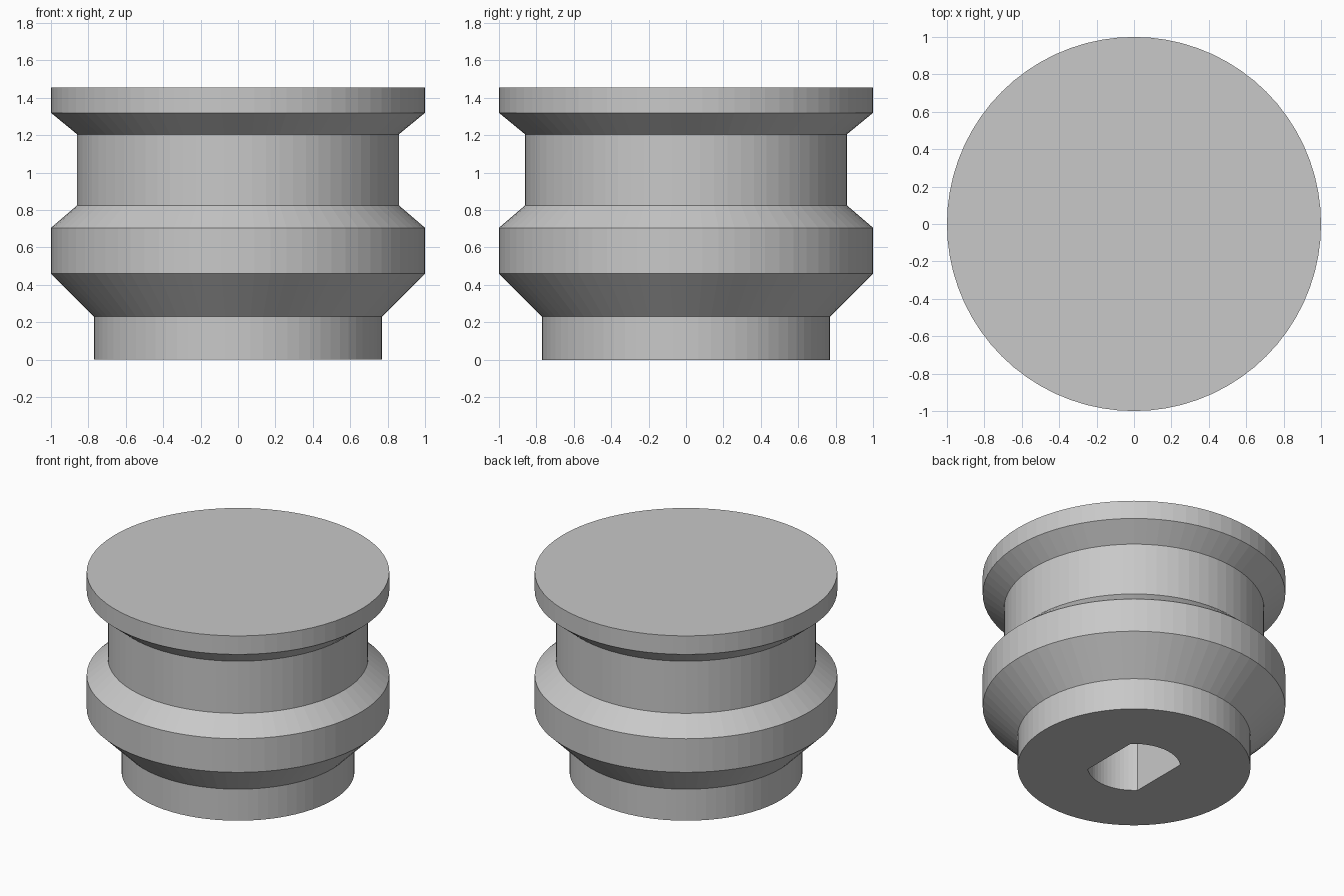
import bpy
import bmesh
from math import cos, sin, pi, acos

if "Cube" in bpy.data.objects:
    bpy.data.objects.remove(bpy.data.objects["Cube"], do_unlink=True)

SIDES = 72

# Plain grey material
grey = bpy.data.materials.new("plain grey")
grey.use_nodes = True
colour = (0.58, 0.58, 0.58, 1)
grey.diffuse_color = colour
grey.node_tree.nodes["Principled BSDF"].inputs["Base Color"].default_value = colour


def loft(name, rings):
    """Solid skinned through equal-length rings of points, capped at both ends."""
    bm = bmesh.new()
    loops = [[bm.verts.new(p) for p in ring] for ring in rings]
    n = len(loops[0])
    for low, high in zip(loops, loops[1:]):
        for i in range(n):
            j = (i + 1) % n
            bm.faces.new((low[i], low[j], high[j], high[i]))
    bm.faces.new(loops[0][::-1])
    bm.faces.new(loops[-1])
    bmesh.ops.recalc_face_normals(bm, faces=bm.faces)
    mesh = bpy.data.meshes.new(name)
    bm.to_mesh(mesh)
    bm.free()
    mesh.materials.append(grey)
    obj = bpy.data.objects.new(name, mesh)
    bpy.context.collection.objects.link(obj)
    return obj


# Turned body: foot, lower collar, neck and top flange
profile = [(0.77, 0), (0.77, 0.23), (1, 0.46), (1, 0.705),
           (0.86, 0.825), (0.86, 1.205), (1, 1.32), (1, 1.455)]
body = loft("knob_body", [
    [(r * cos(2 * pi * i / SIDES), r * sin(2 * pi * i / SIDES), z) for i in range(SIDES)]
    for r, z in profile])

# Shaft socket underneath: a round bore with two flats facing left and right
BORE, FLAT, DEPTH, STEPS = 0.307, 0.215, 0.9, 16
start = acos(FLAT / BORE)
angles = [start + (pi - 2 * start) * i / STEPS for i in range(STEPS + 1)]
outline = [(BORE * cos(a + turn), BORE * sin(a + turn)) for turn in (0, pi) for a in angles]
cutter = loft("socket_cutter", [[(x, y, z) for x, y in outline] for z in (-0.1, DEPTH)])
cutter.hide_render = True

# Cut the socket and bake the result
cut = body.modifiers.new("socket", 'BOOLEAN')
cut.operation = 'DIFFERENCE'
cut.solver = 'EXACT'
cut.object = cutter
bpy.context.view_layer.update()
result = bpy.data.meshes.new_from_object(
    body.evaluated_get(bpy.context.evaluated_depsgraph_get()))
body.modifiers.clear()
body.data = result
bpy.data.objects.remove(cutter, do_unlink=True)
